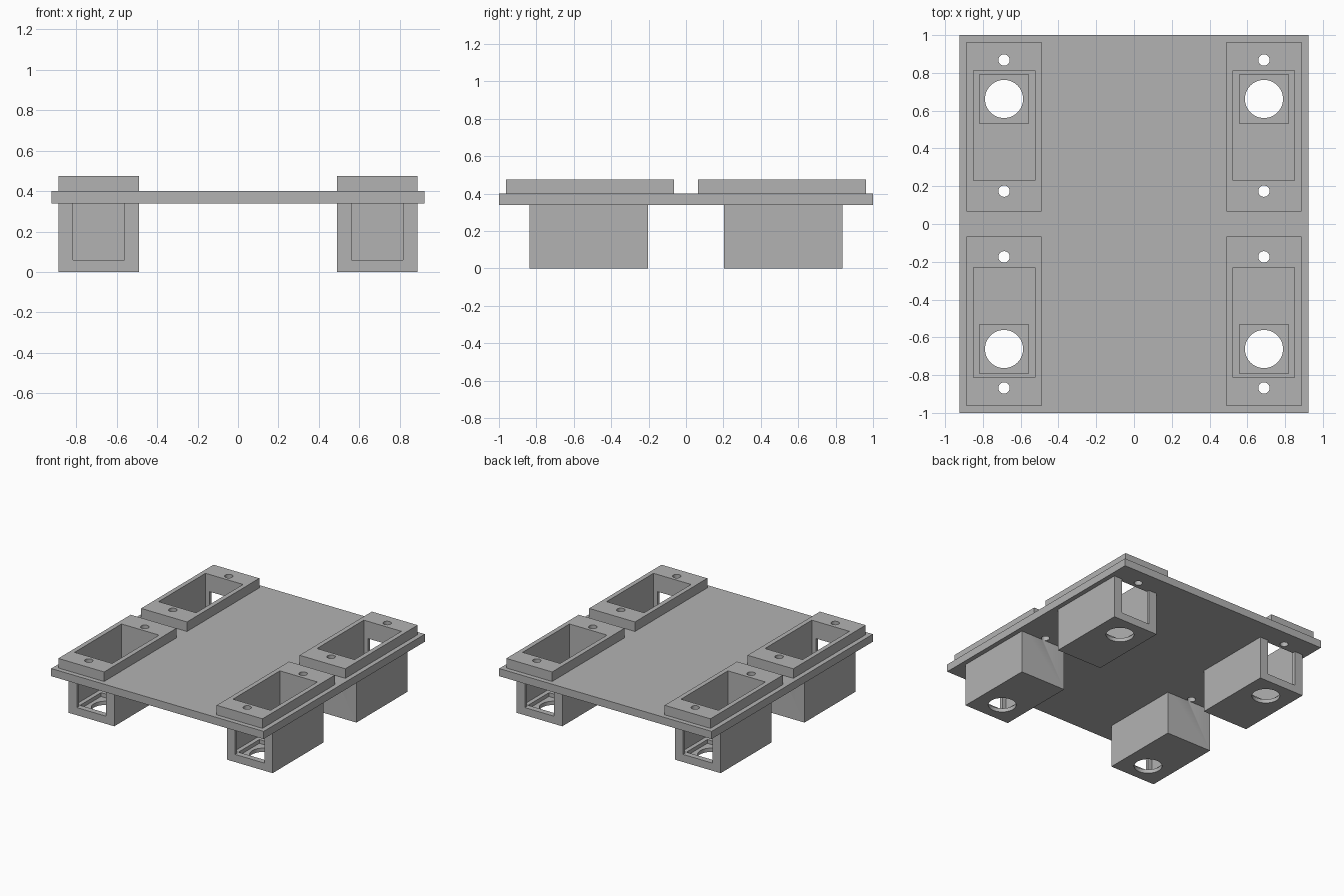
import bpy
import math

cube = bpy.data.objects.get("Cube")
if cube:
    bpy.data.objects.remove(cube, do_unlink=True)

grey = bpy.data.materials.new("plain grey")
grey.use_nodes = True
grey.diffuse_color = (0.45, 0.45, 0.45, 1)
grey.node_tree.nodes["Principled BSDF"].inputs["Base Color"].default_value = grey.diffuse_color

# Main levels and the centre line of the pockets
UNDER, DECK, TOP = 0.34, 0.40, 0.475
POCKET_X = 0.688
HOLE_Y = 0.662


def box(name, half_x, y0, y1, z0, z1, x=0):
    bpy.ops.mesh.primitive_cube_add(size=1, location=(x, (y0 + y1) / 2, (z0 + z1) / 2))
    ob = bpy.context.object
    ob.name = name
    ob.scale = (2 * half_x, y1 - y0, z1 - z0)
    bpy.ops.object.transform_apply(location=True, rotation=False, scale=True)
    ob.data.materials.append(grey)
    return ob


def drill(y, radius, z0, z1, x=0):
    bpy.ops.mesh.primitive_cylinder_add(vertices=48, radius=radius, depth=z1 - z0,
                                        location=(x, y, (z0 + z1) / 2))
    ob = bpy.context.object
    ob.name = "drill_cutter"
    bpy.ops.object.transform_apply(location=True, rotation=False, scale=True)
    ob.data.materials.append(grey)
    return ob


def combine(ob, others, operation):
    """Apply boolean operations, removing the tool objects afterwards."""
    for other in others:
        mod = ob.modifiers.new("boolean", 'BOOLEAN')
        mod.operation = operation
        mod.solver = 'EXACT'
        mod.object = other
        bpy.context.view_layer.objects.active = ob
        bpy.ops.object.modifier_apply(modifier=mod.name)
        bpy.data.objects.remove(other, do_unlink=True)


def soften(ob):
    bpy.ops.object.select_all(action='DESELECT')
    ob.select_set(True)
    bpy.context.view_layer.objects.active = ob
    bpy.ops.object.shade_smooth_by_angle(angle=math.radians(30))


def screw_drills(x=0, side=1):
    return [drill(side * y, 0.03, UNDER - 0.01, TOP + 0.03, x) for y in (0.174, 0.868)]


# Base plate with openings for the four pockets and their screws
plate = box("base_plate", 0.923, -1, 1, UNDER, DECK)
for sx in (-1, 1):
    for sy in (-1, 1):
        ends = sorted((sy * 0.203, sy * 0.837))
        x = sx * POCKET_X
        combine(plate, [box("opening_cutter", 0.199, *ends, UNDER - 0.1, TOP, x)], 'DIFFERENCE')
        combine(plate, screw_drills(x, sy), 'DIFFERENCE')
soften(plate)

# Pocket: hanging housing joined to a raised flange
pocket = box("pocket_back_left", 0.199, 0.203, 0.837, 0, DECK + 0.03)
combine(pocket, [box("flange", 0.199, 0.065, 0.963, DECK, TOP)], 'UNION')

# Hollow, floor recess, end window, round floor hole and screw holes
combine(pocket, [
    box("hollow_cutter", 0.163, 0.23, 0.812, 0.06, TOP + 0.1),
    box("recess_cutter", 0.13, 0.532, 0.792, 0.03, 0.1),
    box("window_cutter", 0.127, 0.78, 0.88, 0.06, UNDER),
    drill(HOLE_Y, 0.101, -0.05, 0.1),
] + screw_drills(), 'DIFFERENCE')
soften(pocket)
pocket.location.x = POCKET_X

# Repeat the pocket at the other corners, windows facing outward
for name, sx, turn in (("pocket_back_right", -1, 0),
                       ("pocket_front_left", 1, math.pi),
                       ("pocket_front_right", -1, math.pi)):
    twin = pocket.copy()
    twin.name = name
    twin.location.x = sx * POCKET_X
    twin.rotation_euler.z = turn
    bpy.context.collection.objects.link(twin)
